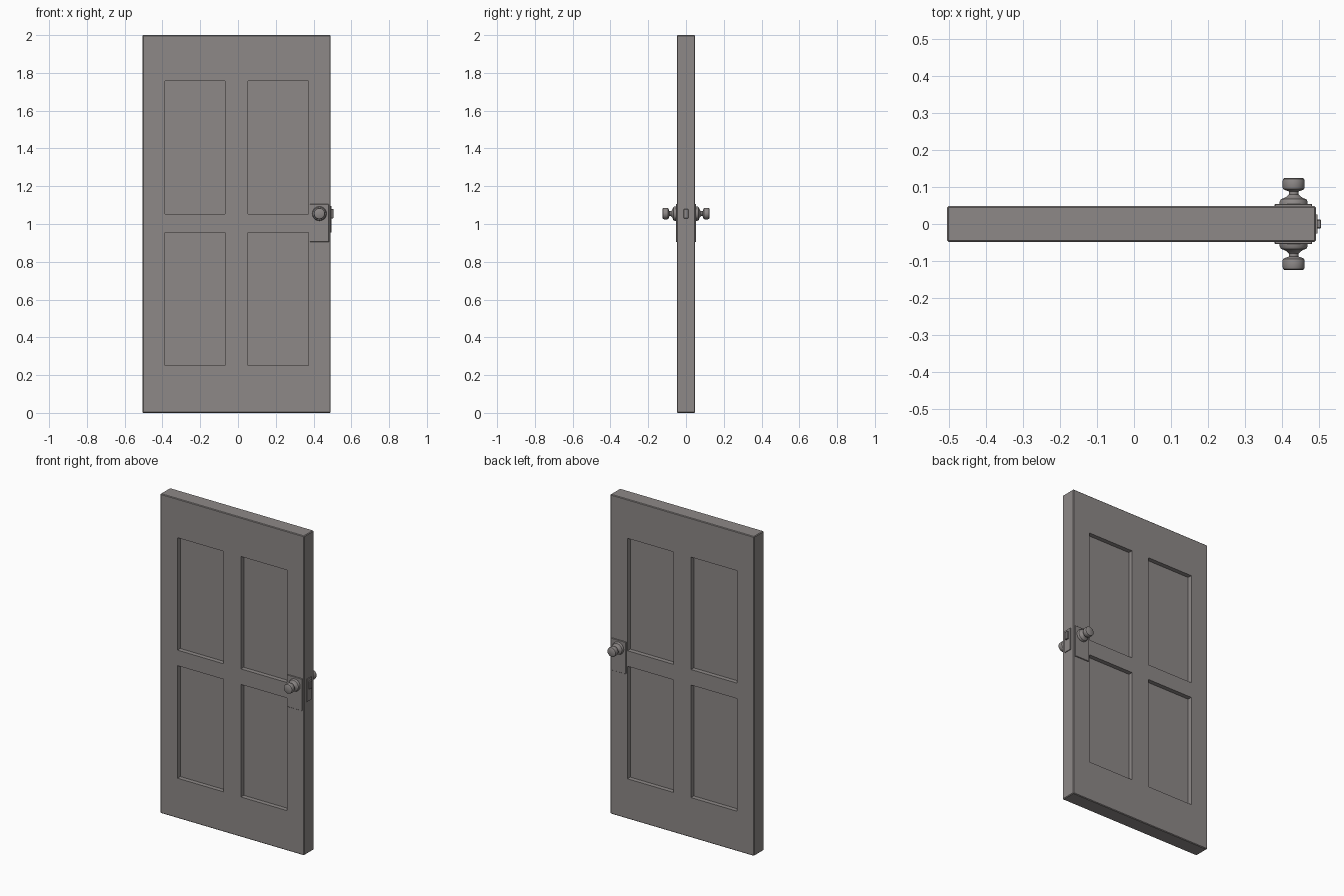
import bpy, bmesh, math
from mathutils import Matrix

if "Cube" in bpy.data.objects:
    bpy.data.objects.remove(bpy.data.objects["Cube"])

grey = bpy.data.materials.new("warm_grey")
grey.diffuse_color = (0.27, 0.25, 0.245, 1)
grey.use_nodes = True
grey.node_tree.nodes["Principled BSDF"].inputs["Base Color"].default_value = grey.diffuse_color

T = 0.048            # half thickness of the door
KX, KZ = 0.431, 1.055  # knob centre


def make(name, bm):
    me = bpy.data.meshes.new(name)
    bm.normal_update()
    bm.to_mesh(me)
    bm.free()
    me.materials.append(grey)
    ob = bpy.data.objects.new(name, me)
    bpy.context.collection.objects.link(ob)
    return ob


def box(name, x0, x1, y0, y1, z0, z1, bevel=0):
    bm = bmesh.new()
    m = Matrix.Translation(((x0 + x1) / 2, (y0 + y1) / 2, (z0 + z1) / 2))
    m = m @ Matrix.Diagonal((x1 - x0, y1 - y0, z1 - z0, 1))
    bmesh.ops.create_cube(bm, size=1, matrix=m)
    if bevel:
        bmesh.ops.bevel(bm, geom=bm.edges[:], offset=bevel, segments=1,
                        affect='EDGES', profile=0.5)
    return make(name, bm)


def knob(name, side):
    # (radius, distance from door centre) lathe profile
    prof = [(0, .050), (.038, .050), (.038, .060), (.034, .067), (.026, .070),
            (.019, .074), (.013, .080), (.013, .088), (.022, .091), (.028, .094),
            (.030, .099), (.030, .116), (.028, .122), (.024, .1245), (0, .1245)]
    bm = bmesh.new()
    vs = [bm.verts.new((KX + r, side * d, KZ)) for r, d in prof]
    es = [bm.edges.new(p) for p in zip(vs, vs[1:])]
    bmesh.ops.spin(bm, geom=vs + es, cent=(KX, 0, KZ), axis=(0, 1, 0),
                   angle=math.tau, steps=32)
    bmesh.ops.remove_doubles(bm, verts=bm.verts[:], dist=1e-5)
    bmesh.ops.recalc_face_normals(bm, faces=bm.faces[:])
    ob = make(name, bm)
    bpy.ops.object.select_all(action='DESELECT')
    ob.select_set(True)
    bpy.context.view_layer.objects.active = ob
    bpy.ops.object.shade_smooth_by_angle(angle=math.radians(35))


# door slab with four recessed panels on each side
door = box("door_slab", -0.505, 0.491, -T, T, 0, 2, 0.004)
for side in (-1, 1):
    for x0, x1 in ((-0.386, -0.068), (0.054, 0.372)):
        for z0, z1 in ((0.25, 0.955), (1.052, 1.756)):
            y0, y1 = sorted((side * (T - 0.028), side * (T + 0.05)))
            cut = box("panel_cutter", x0, x1, y0, y1, z0, z1)
            mod = door.modifiers.new("panel", 'BOOLEAN')
            mod.object, mod.operation, mod.solver = cut, 'DIFFERENCE', 'EXACT'
            bpy.context.view_layer.objects.active = door
            bpy.ops.object.modifier_apply(modifier=mod.name)
            bpy.data.objects.remove(cut, do_unlink=True)

# back plates and knobs on both faces
for side, label in ((-1, "front"), (1, "back")):
    y0, y1 = sorted((side * (T - 0.005), side * (T + 0.006)))
    box(label + "_plate", 0.38, 0.481, y0, y1, 0.905, 1.105, 0.0015)
    knob(label + "_knob", side)

# latch plate and bolt on the door edge
box("latch_plate", 0.485, 0.496, -0.025, 0.025, 0.955, 1.095)
box("latch_bolt", 0.49, 0.505, -0.012, 0.012, 1.03, 1.08, 0.002)
